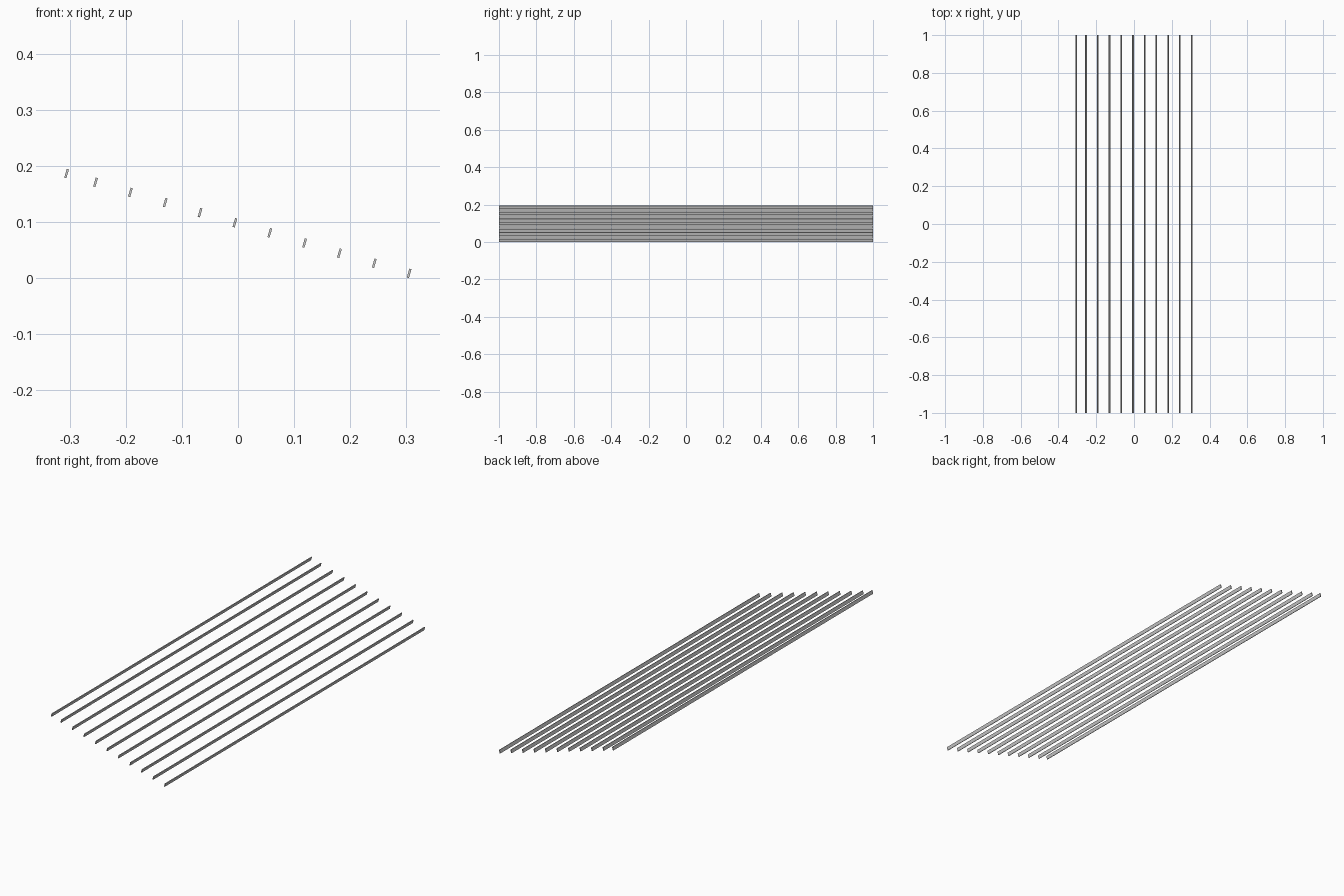
import bpy, math

if "Cube" in bpy.data.objects:
    bpy.data.objects.remove(bpy.data.objects["Cube"])

TILT = math.radians(16.2)   # slope of the whole row of slats
THICK, DEPTH, LENGTH = 0.004, 0.0165, 2.0


def slat(name, x, z):
    # thin flat bar running front to back, standing square to the slope
    bpy.ops.mesh.primitive_cube_add(size=1, location=(x, 0, z), rotation=(0, TILT, 0))
    ob = bpy.context.object
    ob.name = name
    ob.scale = (THICK, LENGTH, DEPTH)
    return ob


# ten evenly spaced slats, rising to the left
for i in range(10):
    slat(f"slat_{i + 1}", 0.305 - 0.0621 * i, 0.0085 + 0.01804 * i)

# top slat sits slightly closer to its neighbour
slat("top_slat", -0.3055, 0.1865)
